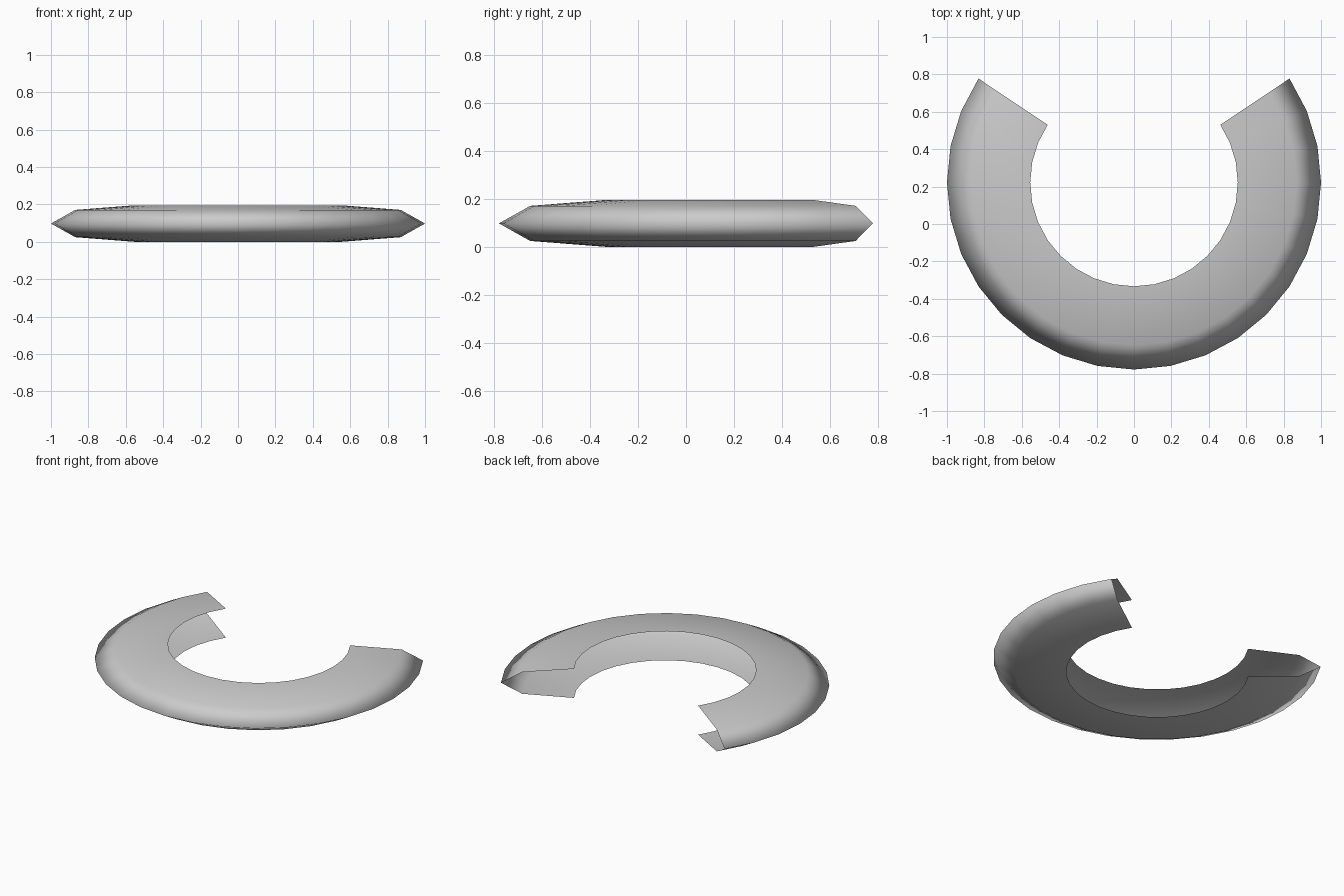
import bpy, bmesh
from math import cos, sin, radians

cube = bpy.data.objects.get("Cube")
if cube:
    bpy.data.objects.remove(cube, do_unlink=True)

# Plain grey material
grey = bpy.data.materials.new("light_grey")
grey.use_nodes = True
colour = (0.6, 0.6, 0.6, 1)
grey.diffuse_color = colour
grey.node_tree.nodes["Principled BSDF"].inputs["Base Color"].default_value = colour

# Hollow cross-section (radius, height), lower lip round the rim to upper lip
MID = 0.0975
half = [(0.555, MID), (0.87, 0.073)]
profile = ([(r, MID - h) for r, h in half] + [(1.0, MID)]
           + [(r, MID + h) for r, h in reversed(half)])

# Sweep the section around an open arc, leaving the gap at the back
SEGMENTS, STEP, START = 22, 11.25, 146.25
CENTRE_Y = 0.222
bm = bmesh.new()
rings = []
for i in range(SEGMENTS + 1):
    a = radians(START + i * STEP)
    rings.append([bm.verts.new((r * cos(a), CENTRE_Y + r * sin(a), z))
                  for r, z in profile])
for a, b in zip(rings, rings[1:]):
    for j in range(len(profile) - 1):
        face = bm.faces.new((a[j], b[j], b[j + 1], a[j + 1]))
        face.smooth = True

mesh = bpy.data.meshes.new("open_ring_shell")
bm.to_mesh(mesh)
bm.free()
mesh.materials.append(grey)
ring = bpy.data.objects.new("open_ring_shell", mesh)
bpy.context.collection.objects.link(ring)
